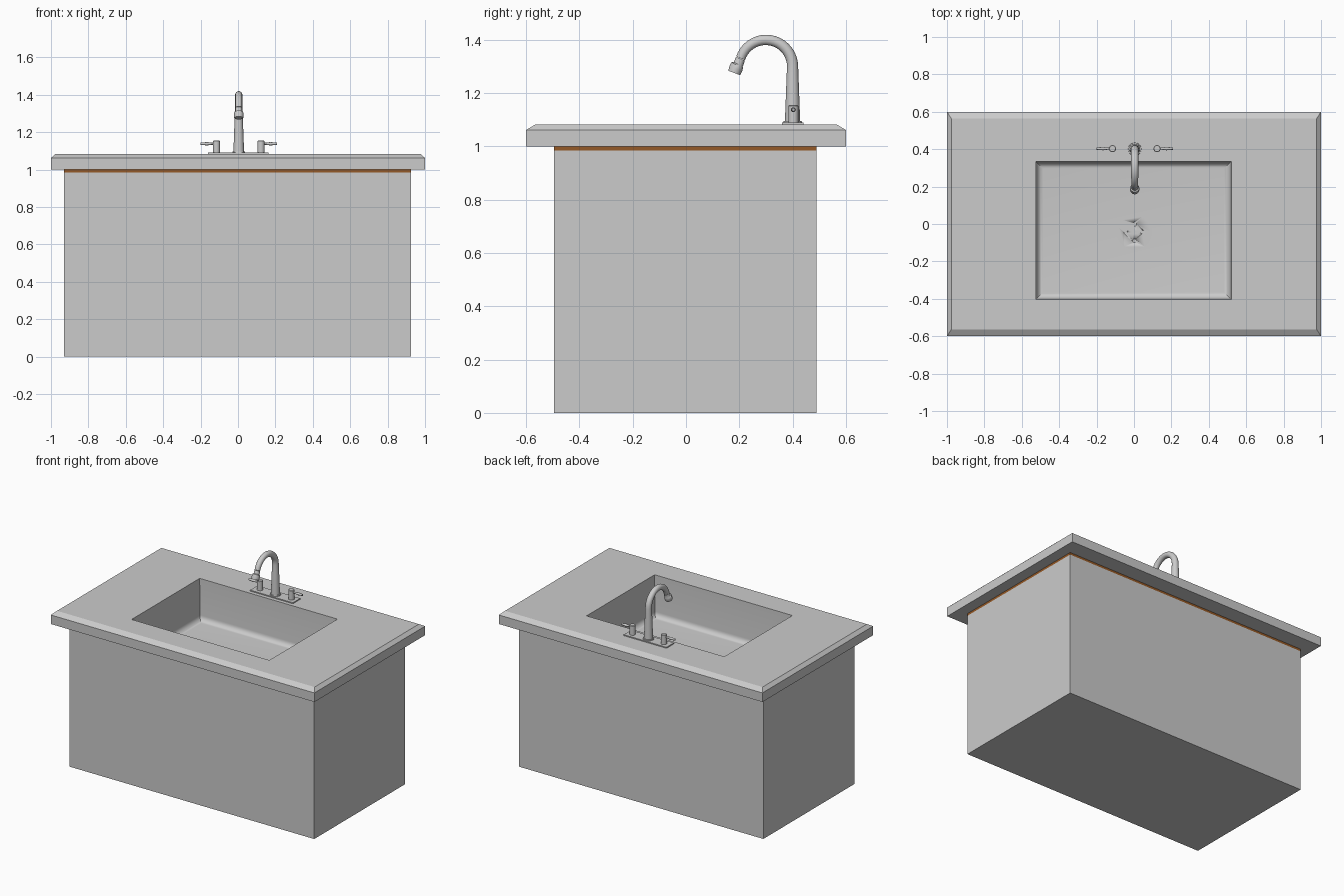
import bpy, bmesh, math
from mathutils import Vector

if "Cube" in bpy.data.objects:
    bpy.data.objects.remove(bpy.data.objects["Cube"])


def finish(name, bm, angle=30):
    bmesh.ops.recalc_face_normals(bm, faces=bm.faces)
    me = bpy.data.meshes.new(name)
    bm.to_mesh(me)
    bm.free()
    ob = bpy.data.objects.new(name, me)
    bpy.context.collection.objects.link(ob)
    bpy.ops.object.select_all(action='DESELECT')
    ob.select_set(True)
    bpy.context.view_layer.objects.active = ob
    bpy.ops.object.shade_smooth_by_angle(angle=math.radians(angle))
    return ob


def loft(name, rings, cap_start=True, cap_end=True, closed=False, angle=30):
    """Bridge rings that have equal point counts."""
    bm = bmesh.new()
    vs = [[bm.verts.new(p) for p in r] for r in rings]
    pairs = list(zip(vs, vs[1:])) + ([(vs[-1], vs[0])] if closed else [])
    n = len(vs[0])
    for a, b in pairs:
        for i in range(n):
            j = (i + 1) % n
            bm.faces.new((a[i], a[j], b[j], b[i]))
    if cap_start:
        bm.faces.new(vs[0])
    if cap_end:
        bm.faces.new(vs[-1])
    return finish(name, bm, angle)


def rect(x0, x1, y0, y1, z):
    return [(x0, y0, z), (x1, y0, z), (x1, y1, z), (x0, y1, z)]


def box(name, x0, x1, y0, y1, z0, z1):
    return loft(name, [rect(x0, x1, y0, y1, z0), rect(x0, x1, y0, y1, z1)])


def sweep(name, path, n=24, angle=40):
    """Round tube along (centre, radius) points."""
    pts = [Vector(p) for p, r in path]
    rings = []
    for i, (p, r) in enumerate(path):
        t = (pts[min(i + 1, len(pts) - 1)] - pts[max(i - 1, 0)]).normalized()
        u = Vector((0, 1, 0)) if abs(t.x) > 0.5 else Vector((1, 0, 0))
        v = t.cross(u).normalized()
        rings.append([pts[i] + r * (math.cos(a) * u + math.sin(a) * v)
                      for a in (2 * math.pi * k / n for k in range(n))])
    return loft(name, rings, angle=angle)


# Cabinet, open at the top where the basin hangs in
loft("cabinet", [rect(-.93, .925, -.495, .49, 0), rect(-.93, .925, -.495, .49, .985)],
     cap_end=False)

# Brown trim band under the counter
trim = loft("trim_band", [rect(-.93, .925, -.495, .49, .985), rect(-.93, .925, -.495, .49, 1.0),
                          rect(-.9, .895, -.465, .46, 1.0), rect(-.9, .895, -.465, .46, .985)],
            cap_start=False, cap_end=False, closed=True)
brown = bpy.data.materials.new("brown")
brown.diffuse_color = (0.3, 0.1, 0.02, 1)
brown.use_nodes = True
brown.node_tree.nodes["Principled BSDF"].inputs["Base Color"].default_value = brown.diffuse_color
trim.data.materials.append(brown)

# Countertop with chamfered edge and a sunken basin
TOP, FLOOR, FIL = 1.083, 0.80, 0.035
rings = [rect(-.9, .9, -.47, .47, 1.0), rect(-1, 1, -.6, .6, 1.0),
         rect(-1, 1, -.6, .6, 1.062), rect(-.977, .977, -.565, .565, TOP),
         rect(-.525, .52, -.403, .335, TOP)]
for k in range(7):
    a = k / 6 * math.pi / 2
    d = .004 + FIL * (1 - math.cos(a))
    rings.append(rect(-.525 + d, .52 - d, -.403 + d, .335 - d, FLOOR + FIL * (1 - math.sin(a))))
loft("countertop_basin", rings, cap_start=False)

# Drain with five holes
DX, DY = 0.003, -0.045
drain = sweep("drain", [((DX, DY, FLOOR - .02), .095), ((DX, DY, FLOOR + .006), .095)], n=40)
for i, (ox, oy) in enumerate([(0, 0), (.047, 0), (-.047, 0), (0, .045), (0, -.045)]):
    p = (DX + ox, DY + oy)
    cut = sweep(f"drain_hole_cutter_{i}", [((*p, FLOOR - .01), .01), ((*p, FLOOR + .03), .01)], n=16)
    cut.hide_render = True
    cut.hide_set(True)
    cut.display_type = 'WIRE'
    mod = drain.modifiers.new("hole", 'BOOLEAN')
    mod.object = cut
    mod.operation = 'DIFFERENCE'
    mod.solver = 'EXACT'
    bpy.context.view_layer.objects.active = drain
    bpy.ops.object.modifier_apply(modifier=mod.name)
    bpy.data.objects.remove(cut)

# Faucet base plate and collar
FX, FY = 0.004, 0.403
box("faucet_plate", FX - .165, FX + .16, FY - .042, FY + .038, TOP - .003, TOP + .007)
sweep("faucet_collar", [((FX, FY - .003, 1.085), .036), ((FX, FY - .003, 1.096), .034)])

# Gooseneck spout
path = [((FX, FY - .003, 1.09), .029), ((FX, FY - .003, 1.15), .0265),
        ((FX, FY - .003, 1.22), .024), ((FX, FY - .003, 1.27), .022)]
for k in range(19):
    a = math.radians(k * 162 / 18)
    path.append(((FX, .30 + .10 * math.cos(a), 1.30 + .10 * math.sin(a)), .021 - .003 * k / 18))
sweep("spout", path)

# Flared nozzle
sweep("nozzle", [((FX, .2045, 1.329), .018), ((FX, .196, 1.308), .019),
                 ((FX, .192, 1.304), .0245), ((FX, .187, 1.292), .0255), ((FX, .181, 1.276), .024)])

# Handles, mirrored left and right
for side, s in (("left", -1), ("right", 1)):
    hx = FX + s * .119
    sweep(f"{side}_handle_post", [((hx, FY, 1.085), .019), ((hx, FY, 1.152), .019),
                                  ((hx, FY, 1.155), .016)])
    sweep(f"{side}_handle_lever", [((hx, FY, 1.138), .006), ((hx + s * .03, FY, 1.138), .006),
                                   ((hx + s * .05, FY, 1.138), .009),
                                   ((hx + s * .085, FY, 1.138), .006)], n=12)
